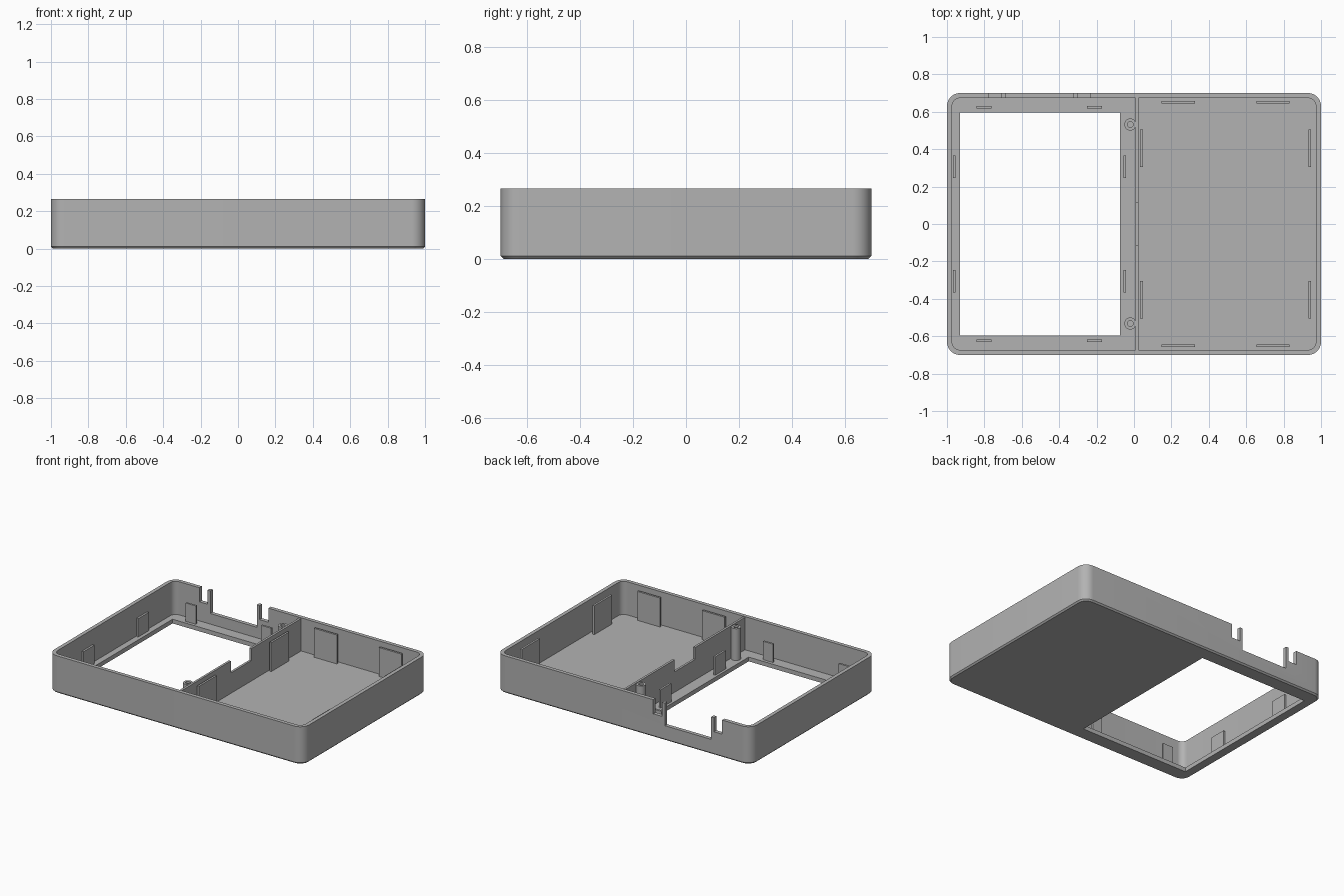
import bpy, bmesh, math

if "Cube" in bpy.data.objects:
    bpy.data.objects.remove(bpy.data.objects["Cube"], do_unlink=True)

grey = bpy.data.materials.new("plain grey")
grey.use_nodes = True
COLOUR = (0.45, 0.45, 0.45, 1)
grey.diffuse_color = COLOUR
grey.node_tree.nodes["Principled BSDF"].inputs["Base Color"].default_value = COLOUR

HEIGHT, FLOOR, WALL = 0.265, 0.03, 0.027


def rounded_loop(hx, hy, r, steps=10):
    """Points of a rounded rectangle, counter-clockwise."""
    pts = []
    for k, (sx, sy) in enumerate([(1, 1), (-1, 1), (-1, -1), (1, -1)]):
        for i in range(steps + 1):
            a = math.pi / 2 * (k + i / steps)
            pts.append((sx * (hx - r) + r * math.cos(a), sy * (hy - r) + r * math.sin(a)))
    return pts


def circle(x, y, r, n=24):
    return [(x + r * math.cos(2 * math.pi * i / n), y + r * math.sin(2 * math.pi * i / n))
            for i in range(n)]


def finish(name, bm):
    bmesh.ops.recalc_face_normals(bm, faces=bm.faces)
    me = bpy.data.meshes.new(name)
    bm.to_mesh(me)
    bm.free()
    me.materials.append(grey)
    ob = bpy.data.objects.new(name, me)
    bpy.context.collection.objects.link(ob)
    return ob


def loft(name, layers):
    """Solid through stacked (points, z) outlines."""
    bm = bmesh.new()
    rings = [[bm.verts.new((x, y, z)) for x, y in pts] for pts, z in layers]
    n = len(rings[0])
    for a, b in zip(rings, rings[1:]):
        for i in range(n):
            j = (i + 1) % n
            bm.faces.new((a[i], a[j], b[j], b[i]))
    bm.faces.new(rings[0][::-1])
    bm.faces.new(rings[-1])
    return finish(name, bm)


def box(name, x0, x1, y0, y1, z0, z1):
    pts = [(x0, y0), (x1, y0), (x1, y1), (x0, y1)]
    return loft(name, [(pts, z0), (pts, z1)])


def smooth(ob):
    bpy.ops.object.select_all(action='DESELECT')
    ob.select_set(True)
    bpy.context.view_layer.objects.active = ob
    bpy.ops.object.shade_smooth_by_angle(angle=math.radians(30))


def cut(ob, cutter):
    mod = ob.modifiers.new("cut", 'BOOLEAN')
    mod.operation, mod.solver, mod.object = 'DIFFERENCE', 'EXACT', cutter
    bpy.context.view_layer.objects.active = ob
    bpy.ops.object.modifier_apply(modifier=mod.name)
    bpy.data.objects.remove(cutter, do_unlink=True)


# Tray with chamfered bottom edge
outer = rounded_loop(1, 0.7, 0.07)
tray = loft("tray", [(rounded_loop(0.99, 0.69, 0.06), 0), (outer, 0.01), (outer, HEIGHT)])
inner = rounded_loop(1 - WALL, 0.7 - WALL, 0.07 - WALL)
cut(tray, loft("cavity_cutter", [(inner, FLOOR), (inner, 0.4)]))

# Window in the floor
cut(tray, box("window_cutter", -0.93, -0.075, -0.595, 0.595, -0.1, 0.1))

# Wide gap in the back wall with a slot either side
for x0, x1, z in [(-0.774, -0.71, 0.165), (-0.688, -0.324, 0.105), (-0.302, -0.233, 0.165)]:
    cut(tray, box("gap_cutter", x0, x1, 0.66, 0.75, z, 0.4))
smooth(tray)

# Divider with a dip in the middle
TOP, DIP, END = 0.26, 0.175, 0.68
outline = [(-END, 0.02), (END, 0.02), (END, TOP), (0.115, TOP),
           (0.115, DIP), (-0.115, DIP), (-0.115, TOP), (-END, TOP)]
bm = bmesh.new()
face = bm.faces.new([bm.verts.new((0.008, y, z)) for y, z in outline])
ext = bmesh.ops.extrude_face_region(bm, geom=[face])
bmesh.ops.translate(bm, vec=(0.016, 0, 0),
                    verts=[v for v in ext["geom"] if isinstance(v, bmesh.types.BMVert)])
finish("divider", bm)

# Screw posts, hollow from above
for side, s in (("back", 1), ("front", -1)):
    rim, bore = circle(-0.02, s * 0.532, 0.032), circle(-0.02, s * 0.532, 0.016)
    post = loft(side + "_screw_post", [(rim, 0.02), (rim, 0.255)])
    cut(post, loft("bore_cutter", [(bore, 0.05), (bore, 0.4)]))
    smooth(post)

# Thin upright tabs, mirrored front to back
T = 0.007
for side, s in (("back", 1), ("front", -1)):
    def tab(name, x0, x1, y0, y1, top):
        ya, yb = sorted((s * y0, s * y1))
        box(side + "_" + name, x0, x1, ya, yb, 0.02, top)
    for i, (x0, x1) in enumerate([(-0.843, -0.763), (-0.25, -0.172)]):
        tab("small_tab_%d" % i, x0, x1, 0.624 - T, 0.624 + T, 0.16)
    for i, x in enumerate([-0.962, -0.05]):
        tab("small_side_tab_%d" % i, x - T, x + T, 0.245, 0.365, 0.16)
    for i, (x0, x1) in enumerate([(0.147, 0.325), (0.655, 0.832)]):
        tab("large_tab_%d" % i, x0, x1, 0.65 - T, 0.65 + T, 0.235)
    for i, x in enumerate([0.04, 0.94]):
        tab("large_side_tab_%d" % i, x - T, x + T, 0.305, 0.505, 0.235)
